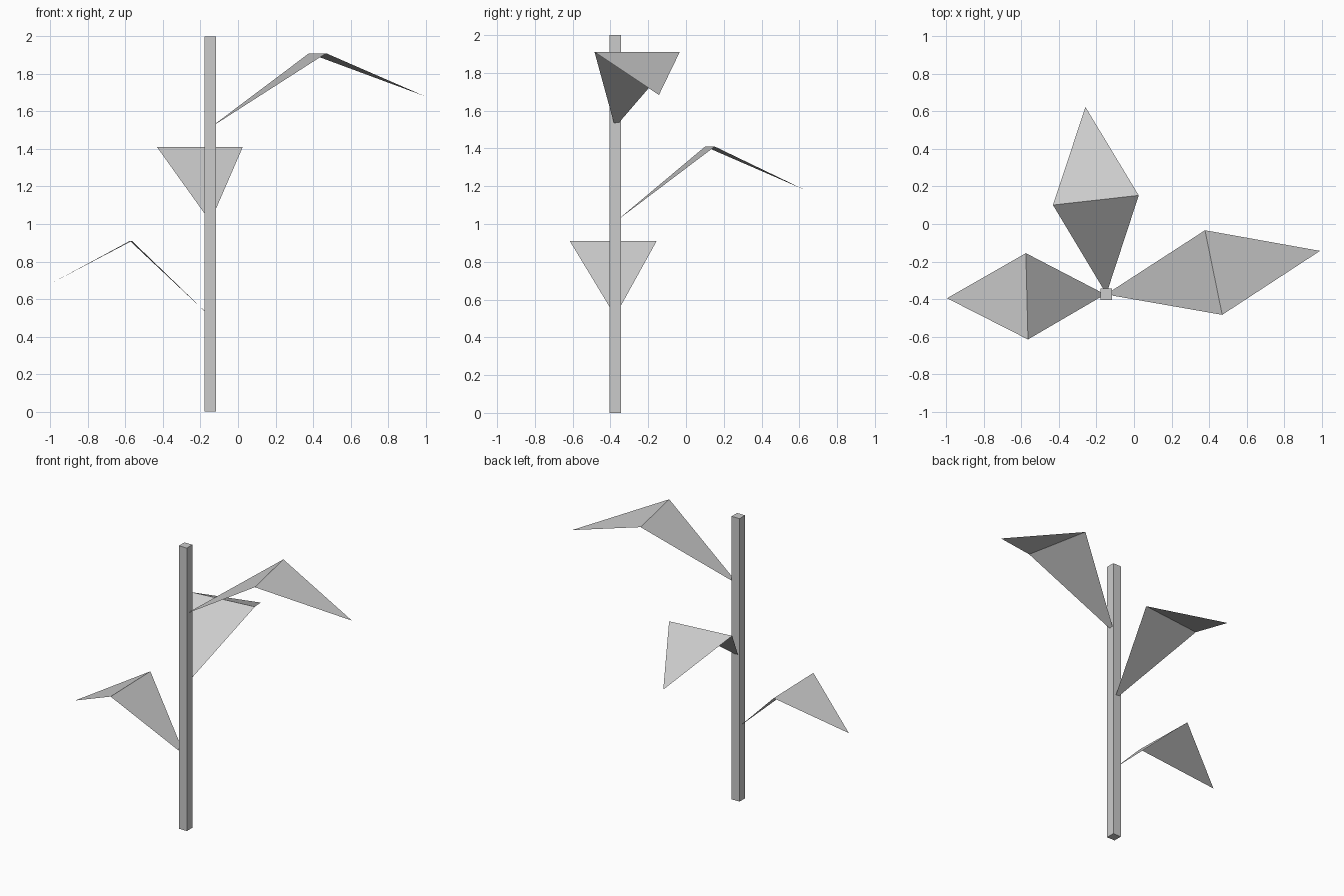
import bpy
from math import radians
from mathutils import Matrix, Vector

default_cube = bpy.data.objects.get("Cube")
if default_cube:
    bpy.data.objects.remove(default_cube, do_unlink=True)

# One plain grey for the whole plant
grey = bpy.data.materials.new("plain grey")
grey.use_nodes = True
colour = (0.6, 0.6, 0.6, 1)
grey.diffuse_color = colour
grey.node_tree.nodes["Principled BSDF"].inputs["Base Color"].default_value = colour

STEM = Vector((-0.147, -0.375, 0))
STEM_WIDTH = 0.062
HEIGHT = 2.0

# Square stem
bpy.ops.mesh.primitive_cube_add(size=1, location=STEM + Vector((0, 0, HEIGHT / 2)))
stem = bpy.context.object
stem.name = "stem"
stem.scale = (STEM_WIDTH, STEM_WIDTH, HEIGHT)
stem.data.materials.append(grey)


def add_leaf(name, angle, fold_height, middle, tip):
    """Folded sheet: narrow base, wide raised fold, drooping point."""
    base, half_base, half_width = 0.03, 0.013, 0.23
    rise, droop = 0.375, 0.227
    points = [
        (base, -half_base, -rise), (base, half_base, -rise),
        (middle, half_width, 0), (middle, -half_width, 0),
        (tip, 0, -droop),
    ]
    mesh = bpy.data.meshes.new(name)
    mesh.from_pydata(points, [], [(0, 3, 2, 1), (3, 4, 2)])
    mesh.materials.append(grey)
    leaf = bpy.data.objects.new(name, mesh)
    place = Matrix.Translation(STEM + Vector((0, 0, fold_height)))
    leaf.matrix_world = place @ Matrix.Rotation(radians(angle), 4, "Z")
    bpy.context.collection.objects.link(leaf)


# Three leaves, longer towards the top
add_leaf("lower_leaf", 181.4, 0.91, 0.424, 0.85)
add_leaf("middle_leaf", 96.4, 1.41, 0.505, 1.005)
add_leaf("upper_leaf", 11.5, 1.91, 0.583, 1.162)
